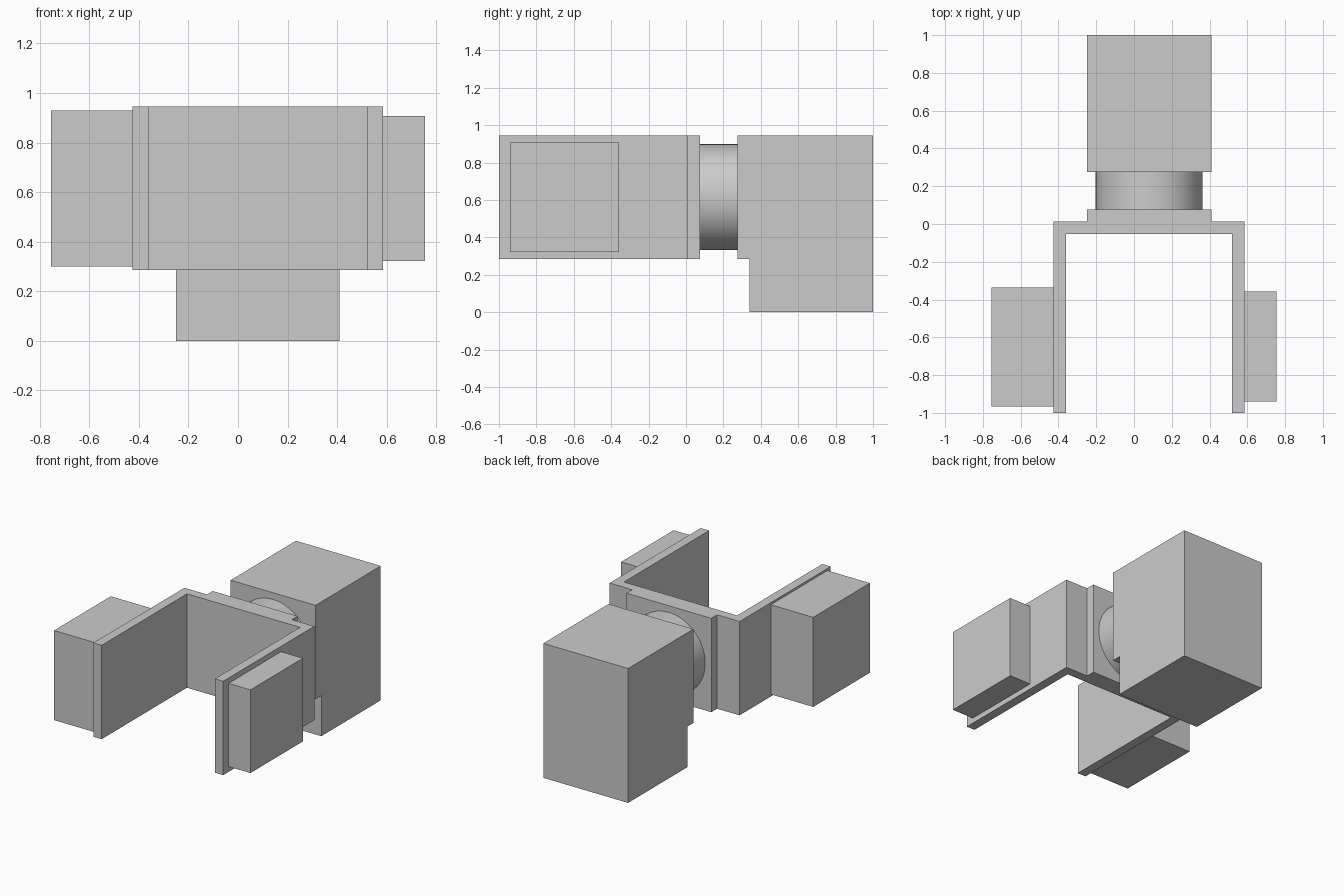
import bpy
import bmesh
import math

if "Cube" in bpy.data.objects:
    bpy.data.objects.remove(bpy.data.objects["Cube"])

# Single plain grey
grey = bpy.data.materials.new("plain_grey")
grey.use_nodes = True
colour = (0.6, 0.6, 0.6, 1)
grey.diffuse_color = colour
grey.node_tree.nodes["Principled BSDF"].inputs["Base Color"].default_value = colour


def extrude_profile(name, points, offset):
    """Closed solid from a planar outline, swept along offset."""
    bm = bmesh.new()
    face = bm.faces.new([bm.verts.new(p) for p in points])
    swept = bmesh.ops.extrude_face_region(bm, geom=[face], use_keep_orig=True)
    verts = [g for g in swept["geom"] if isinstance(g, bmesh.types.BMVert)]
    bmesh.ops.translate(bm, verts=verts, vec=offset)
    bmesh.ops.recalc_face_normals(bm, faces=bm.faces)
    mesh = bpy.data.meshes.new(name)
    bm.to_mesh(mesh)
    bm.free()
    mesh.materials.append(grey)
    obj = bpy.data.objects.new(name, mesh)
    bpy.context.collection.objects.link(obj)
    return obj


def box(name, x, y, z):
    outline = [(x[0], y[0], z[0]), (x[1], y[0], z[0]),
               (x[1], y[1], z[0]), (x[0], y[1], z[0])]
    return extrude_profile(name, outline, (0, 0, z[1] - z[0]))


MID_X = 0.08           # bracket centre line
BOTTOM, TOP = 0.285, 0.945
OUTER, INNER = 0.505, 0.44
BACK, BACK_INNER = 0.012, -0.053
HALF = 0.33            # half width of mounting plate and rear housing
PLATE_END, HOUSING_START = 0.076, 0.275

# U-shaped bracket, open to the front
outline = [(-OUTER, -1), (-OUTER, BACK), (OUTER, BACK), (OUTER, -1),
           (INNER, -1), (INNER, BACK_INNER), (-INNER, BACK_INNER), (-INNER, -1)]
extrude_profile("bracket", [(MID_X + x, y, BOTTOM) for x, y in outline],
                (0, 0, TOP - BOTTOM))

# Side pads on the outside of the arms
box("right_pad", (-0.755, MID_X - OUTER), (-0.965, -0.335), (0.30, 0.93))
box("left_pad", (MID_X + OUTER, 0.755), (-0.94, -0.357), (0.322, 0.907))

# Mounting plate behind the bracket
box("mounting_plate", (MID_X - HALF, MID_X + HALF), (BACK, PLATE_END), (BOTTOM, TOP))

# Round coupling between plate and housing
bpy.ops.mesh.primitive_cylinder_add(
    vertices=64, radius=0.283, depth=HOUSING_START - PLATE_END,
    location=(MID_X, (HOUSING_START + PLATE_END) / 2, (BOTTOM + TOP) / 2),
    rotation=(math.pi / 2, 0, 0))
coupling = bpy.context.object
coupling.name = "coupling"
coupling.data.materials.append(grey)
bpy.ops.object.shade_smooth_by_angle(angle=math.radians(30))

# Rear housing with a stepped lower front edge
side = [(HOUSING_START, TOP), (1, TOP), (1, 0), (0.34, 0),
        (0.34, BOTTOM), (HOUSING_START, BOTTOM)]
extrude_profile("rear_housing", [(MID_X - HALF, y, z) for y, z in side],
                (2 * HALF, 0, 0))
